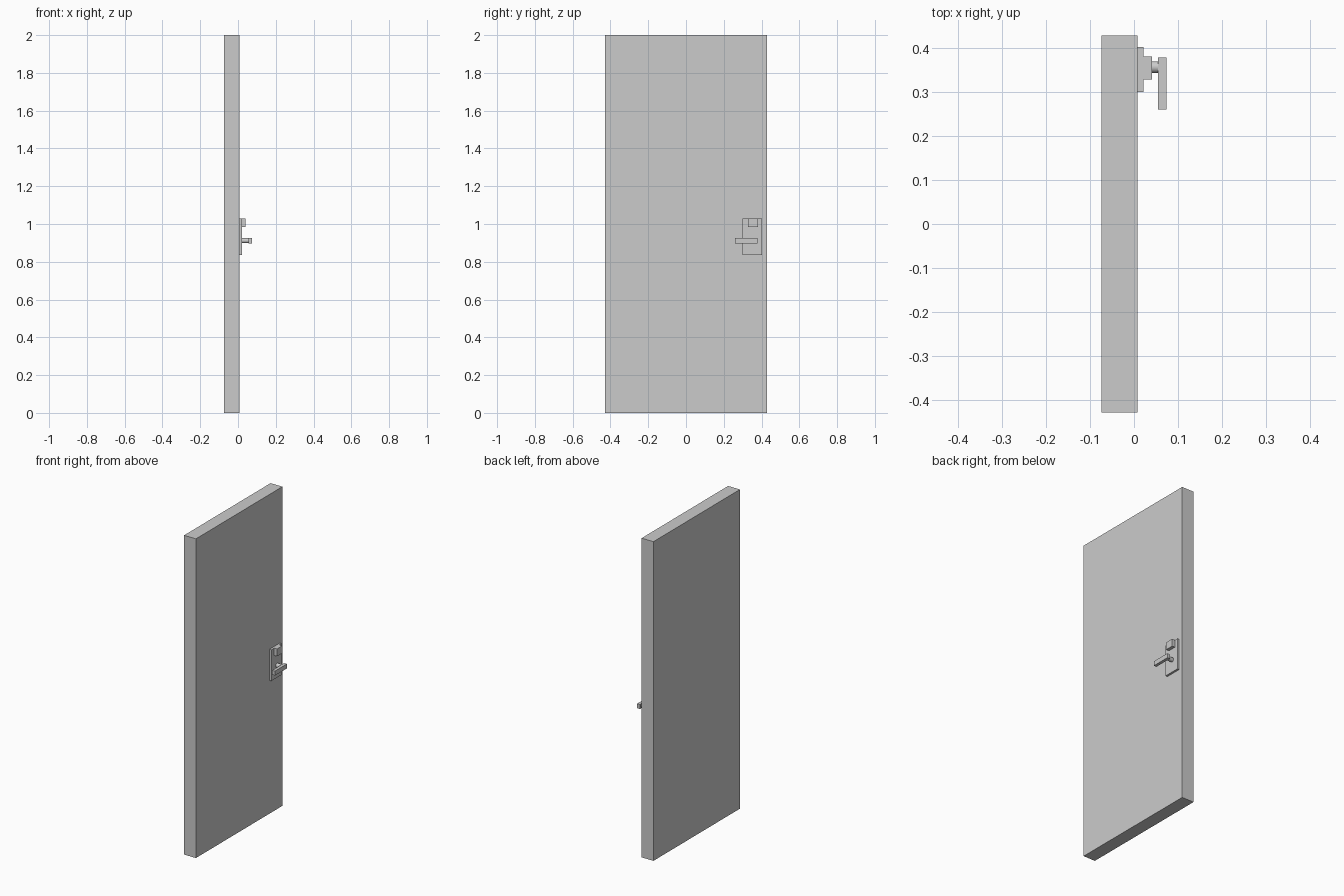
import bpy
from math import pi

if "Cube" in bpy.data.objects:
    bpy.data.objects.remove(bpy.data.objects["Cube"])


def box(name, x, y, z):
    """Box from (min, max) ranges on each axis."""
    spans = (x, y, z)
    bpy.ops.mesh.primitive_cube_add(size=1, location=[(a + b) / 2 for a, b in spans])
    ob = bpy.context.object
    ob.name = name
    ob.scale = [b - a for a, b in spans]
    bpy.ops.object.transform_apply(location=False, rotation=False, scale=True)
    return ob


# Door slab
box("door_panel", (-0.074, 0.008), (-0.428, 0.428), (0, 2))

# Lock plate and the raised lock block at its top
box("lock_plate", (0.008, 0.021), (0.300, 0.402), (0.835, 1.03))
box("lock_block", (0.021, 0.041), (0.328, 0.380), (0.984, 1.03))

# Round spindle carrying the lever
bpy.ops.mesh.primitive_cylinder_add(vertices=32, radius=0.013, depth=0.036,
                                    location=(0.038, 0.356, 0.912), rotation=(0, pi / 2, 0))
bpy.context.object.name = "handle_spindle"
bpy.ops.object.shade_smooth_by_angle()

# Lever handle
box("handle_lever", (0.055, 0.074), (0.260, 0.378), (0.898, 0.926))
